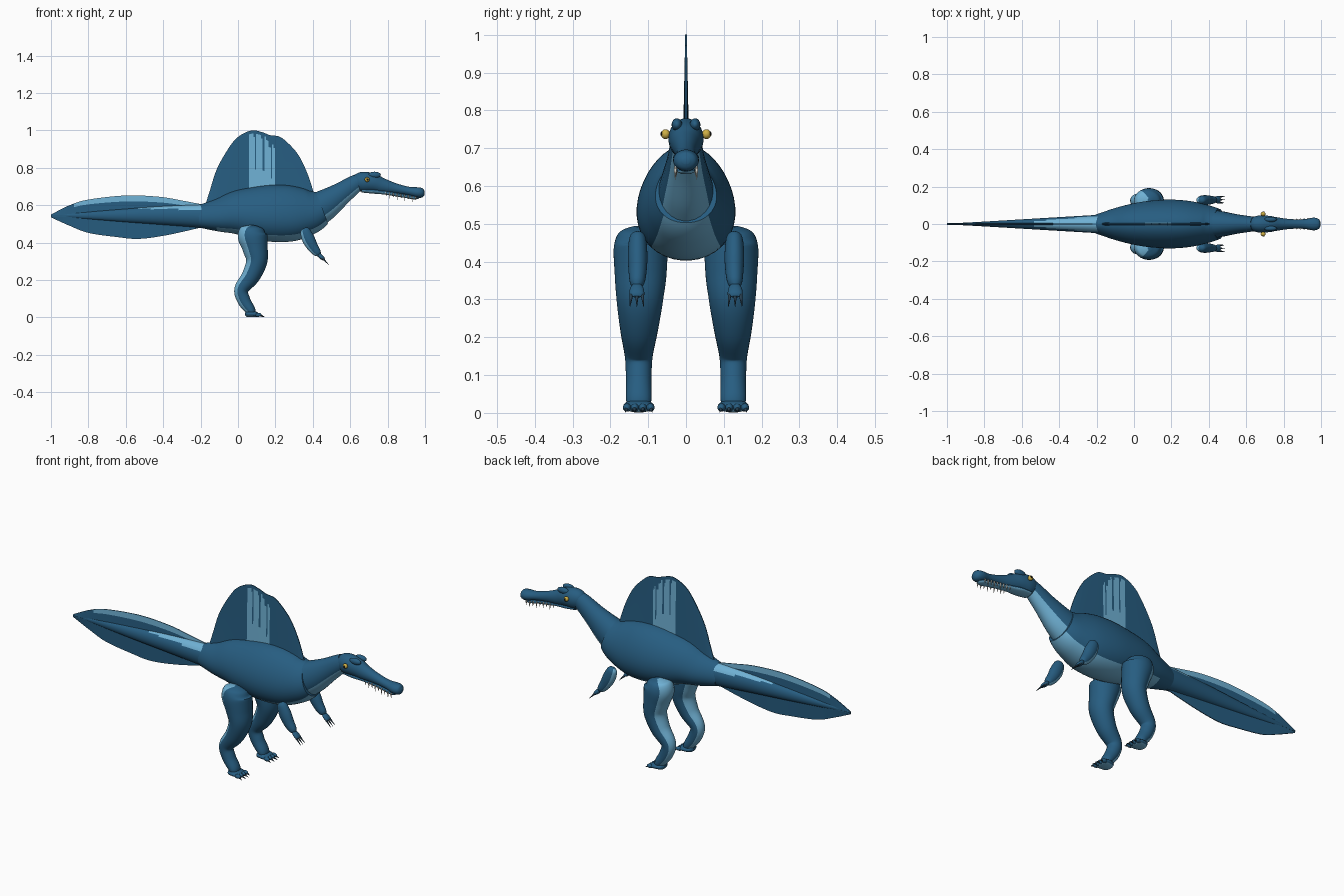
import bpy, bmesh, math
from mathutils import Vector, Matrix

cube = bpy.data.objects.get("Cube")
if cube:
    bpy.data.objects.remove(cube)


def material(name, r, g, b):
    m = bpy.data.materials.new(name)
    m.use_nodes = True
    m.diffuse_color = (r, g, b, 1)
    bsdf = next(n for n in m.node_tree.nodes if n.type == 'BSDF_PRINCIPLED')
    bsdf.inputs["Base Color"].default_value = (r, g, b, 1)
    bsdf.inputs["Roughness"].default_value = 0.6
    return m


SKIN = material("deep blue skin", .02, .11, .22)
PALE = material("pale blue", .16, .44, .66)
GOLD = material("gold eye", .62, .43, .06)
BLACK = material("black pupil", .01, .01, .01)
IVORY = material("ivory tooth", .75, .75, .68)
CLAW = material("dark claw", .02, .05, .08)


def finish(name, bm, mats, angle=40):
    bmesh.ops.recalc_face_normals(bm, faces=bm.faces)
    me = bpy.data.meshes.new(name)
    bm.to_mesh(me)
    bm.free()
    ob = bpy.data.objects.new(name, me)
    bpy.context.collection.objects.link(ob)
    for m in mats:
        me.materials.append(m)
    bpy.ops.object.select_all(action='DESELECT')
    ob.select_set(True)
    bpy.context.view_layer.objects.active = ob
    bpy.ops.object.shade_smooth_by_angle(angle=math.radians(angle))
    return ob


def spline(pts, n=6):
    """Smooth curve through tuples of any length."""
    pts = [Vector(p) for p in pts]
    out = []
    for i in range(len(pts) - 1):
        a, b, c, d = pts[max(i - 1, 0)], pts[i], pts[i + 1], pts[min(i + 2, len(pts) - 1)]
        for k in range(n):
            t = k / n
            out.append(b + (c - a) * (t / 2) + (a * 2 - b * 5 + c * 4 - d) * (t * t / 2)
                       + (b * 3 - a - c * 3 + d) * (t ** 3 / 2))
    return out + [pts[-1]]


def loft(name, rings, pale=lambda x, s: False, egg=0, side=1, segs=28):
    """Skin over rings (x, y, z, half height, half width); s is the height round the ring."""
    path = spline(rings)
    bm = bmesh.new()
    loops = []
    for i, (x, y, z, h, w) in enumerate(path):
        t = path[min(i + 1, len(path) - 1)] - path[max(i - 1, 0)]
        t = Vector((t[0], 0, t[2])).normalized()
        up = Vector((-t.z, 0, t.x))
        loop = []
        for k in range(segs):
            a = math.tau * (k + .5) / segs
            s = math.sin(a)
            across = max(w, .001) * math.cos(a) * (1 - egg * s)
            p = Vector((x, y * side, z)) + up * max(h, .001) * s
            loop.append(bm.verts.new(p + Vector((0, across, 0))))
        loops.append(loop)
    for i in range(len(loops) - 1):
        for k in range(segs):
            j = (k + 1) % segs
            f = bm.faces.new((loops[i][k], loops[i][j], loops[i + 1][j], loops[i + 1][k]))
            f.material_index = int(pale(path[i][0], math.sin(math.tau * (k + 1) / segs)))
    bm.faces.new(loops[0])
    bm.faces.new(loops[-1])
    return finish(name, bm, [SKIN, PALE])


def blade(name, outline, thick_low, thick_high, pale, rows=14, n=8):
    """Thin upright fin from points (x, low z, high z); f runs from low to high."""
    cols = spline(outline, n)
    bm = bmesh.new()
    grids = []
    for sgn in (1, -1):
        grids.append([[bm.verts.new((x, sgn * (thick_low + (thick_high - thick_low) * r / rows),
                                     lo + (hi - lo) * r / rows)) for r in range(rows + 1)]
                      for x, lo, hi in cols])
    for g in grids:
        for i in range(len(cols) - 1):
            for r in range(rows):
                f = bm.faces.new((g[i][r], g[i + 1][r], g[i + 1][r + 1], g[i][r + 1]))
                c = f.calc_center_median()
                f.material_index = int(pale(c.x, c.z, (r + .5) / rows))
    a, b = grids
    rim = [(i, 0) for i in range(len(cols))] + [(len(cols) - 1, r) for r in range(1, rows + 1)]
    rim += [(i, rows) for i in range(len(cols) - 2, -1, -1)] + [(0, r) for r in range(rows - 1, 0, -1)]
    for (i, r), (j, q) in zip(rim, rim[1:] + rim[:1]):
        bm.faces.new((a[i][r], a[j][q], b[j][q], b[i][r]))
    return finish(name, bm, [SKIN, PALE])


def spikes(name, items, mat):
    """Cones from base point to tip with a base radius."""
    bm = bmesh.new()
    for p, q, r in items:
        p, q = Vector(p), Vector(q)
        d = q - p
        m = Matrix.Translation((p + q) / 2) @ d.to_track_quat('Z', 'Y').to_matrix().to_4x4()
        bmesh.ops.create_cone(bm, cap_ends=True, segments=10, radius1=r, radius2=.0005,
                              depth=d.length, matrix=m)
    return finish(name, bm, [mat])


def balls(name, items, mat):
    """Ellipsoids given as centre and radii."""
    bm = bmesh.new()
    for c, r in items:
        bmesh.ops.create_uvsphere(bm, u_segments=18, v_segments=12, radius=1,
                                  matrix=Matrix.Translation(c) @ Matrix.Diagonal((*r, 1)))
    return finish(name, bm, [mat], 80)


# Trunk and neck with pale undersides
loft("body", [(-.21, 0, .54, .06, .048), (-.1, 0, .547, .09, .085), (0, 0, .56, .12, .11),
              (.1, 0, .558, .142, .124), (.2, 0, .556, .153, .129), (.3, 0, .556, .147, .121),
              (.39, 0, .567, .12, .1), (.45, 0, .587, .09, .08)],
     lambda x, s: s < -.76 and x > -.12, egg=.17, segs=40)
loft("neck", [(.4, 0, .565, .095, .08), (.47, 0, .605, .082, .068), (.55, 0, .66, .062, .052),
              (.61, 0, .703, .051, .043), (.645, 0, .725, .045, .038)],
     lambda x, s: s < -.55)

# Head: skull, jaw, brows, eyes and teeth
loft("skull", [(.617, 0, .718, .012, .012), (.632, 0, .721, .042, .034), (.67, 0, .725, .054, .046),
               (.72, 0, .72, .05, .044), (.77, 0, .705, .041, .035), (.84, 0, .69, .028, .026),
               (.91, 0, .676, .023, .026), (.96, 0, .668, .028, .034), (.987, 0, .666, .024, .027),
               (.998, 0, .666, .008, .01)])
loft("lower_jaw", [(.66, 0, .68, .012, .03), (.72, 0, .676, .014, .034), (.78, 0, .67, .013, .026),
                   (.87, 0, .654, .011, .02), (.945, 0, .641, .01, .024), (.97, 0, .641, .003, .008)],
     lambda x, s: s < -.2)
balls("brow_ridges", [((.73, y, .762), (.034, .014, .017)) for y in (.024, -.024)], SKIN)
balls("eyes", [((.69, y, .737), (.013, .012, .013)) for y in (.054, -.054)], GOLD)
balls("pupils", [((.692, y, .738), (.005, .003, .006)) for y in (.0645, -.0645)], BLACK)
teeth = []
for k in range(9):
    x = .79 + k * .02
    for s in (1, -1):
        y = s * (.021 + .007 * k / 8)
        z = .672 - .025 * k / 8
        teeth.append(((x, y, z), (x + .002, y * 1.05, z - (.034 if k % 2 else .024)), .0045))
spikes("teeth", teeth, IVORY)


# Sail with a pale panel broken by dark streaks
def sail_pale(x, z, f):
    if not .055 < x < .2 or z < .64:
        return False
    streak = int((x - .055) / .0085) % 5
    return f < (.97, .95, .96, .9, .5)[streak] - max(0, x - .13) * 1.6


blade("back_sail", [(-.175, .58, .6), (-.15, .58, .68), (-.11, .58, .8), (-.04, .58, .92),
                    (.01, .58, .972), (.075, .58, 1.0), (.13, .58, .99), (.17, .58, .975),
                    (.225, .58, .965), (.28, .58, .92), (.325, .58, .865), (.365, .58, .785),
                    (.395, .58, .7), (.415, .58, .62)], .011, .002, sail_pale, rows=24)

# Tail core with upper and lower fins
loft("tail", [(-1, 0, .545, .003, .002), (-.8, 0, .545, .02, .013), (-.6, 0, .545, .036, .025),
              (-.4, 0, .545, .05, .037), (-.18, 0, .541, .063, .05)],
     lambda x, s: s > .5 + max(0, -.25 - x) * 1.2 and x > -.55)
blade("upper_tail_fin", [(-1, .54, .55), (-.9, .54, .6), (-.8, .54, .63), (-.6, .54, .652),
                         (-.42, .54, .645), (-.3, .54, .625), (-.19, .54, .604)],
      .006, .002, lambda x, z, f: (f > .7 and x > -.88) or x > -.3)
blade("lower_tail_fin", [(-1, .535, .545), (-.9, .49, .545), (-.8, .452, .545), (-.65, .43, .545),
                         (-.53, .42, .545), (-.38, .44, .545), (-.2, .48, .545)],
      .002, .006, lambda x, z, f: False, rows=6)

# Paired limbs
for side, tag in ((1, "left"), (-1, "right")):
    loft(tag + "_leg", [(.085, .128, .493, .012, .012), (.083, .125, .478, .056, .05),
                        (.078, .121, .44, .08, .07), (.092, .12, .37, .068, .069),
                        (.1, .122, .3, .057, .062), (.068, .124, .22, .049, .05),
                        (.018, .125, .15, .038, .037), (.032, .125, .09, .035, .034),
                        (.065, .125, .04, .028, .034), (.075, .125, .018, .02, .03)],
         lambda x, s: s < -.62, side=side)
    loft(tag + "_foot", [(.038, .125, .018, .008, .015), (.05, .125, .018, .016, .034),
                         (.08, .125, .018, .017, .041), (.105, .125, .014, .012, .036),
                         (.112, .125, .013, .004, .02)],
         lambda x, s: s < -.6, side=side)
    toes = [(side * (.125 + o), o) for o in (-.031, -.0105, .0105, .031)]
    balls(tag + "_toes", [((.108, y, .014), (.018, .011, .011)) for y, o in toes], SKIN)
    spikes(tag + "_toe_claws", [((.115, y, .013), (.148 - abs(o) * .4, y + side * o * .15, .002), .007)
                                for y, o in toes], CLAW)
    loft(tag + "_arm", [(.352, .128, .477, .008, .008), (.358, .128, .464, .026, .021),
                        (.376, .128, .42, .034, .026), (.4, .128, .376, .029, .024),
                        (.425, .129, .345, .021, .019), (.438, .13, .331, .007, .007)],
         lambda x, s: s < -.6, side=side)
    loft(tag + "_hand", [(.428, .13, .342, .008, .01), (.44, .13, .328, .012, .018),
                         (.455, .13, .314, .01, .019), (.462, .13, .307, .003, .01)], side=side)
    spikes(tag + "_finger_claws", [((.45, side * (.13 + o), .318), (.487, side * (.13 + o * 1.3), .28), .006)
                                   for o in (-.014, 0, .014)], CLAW)
